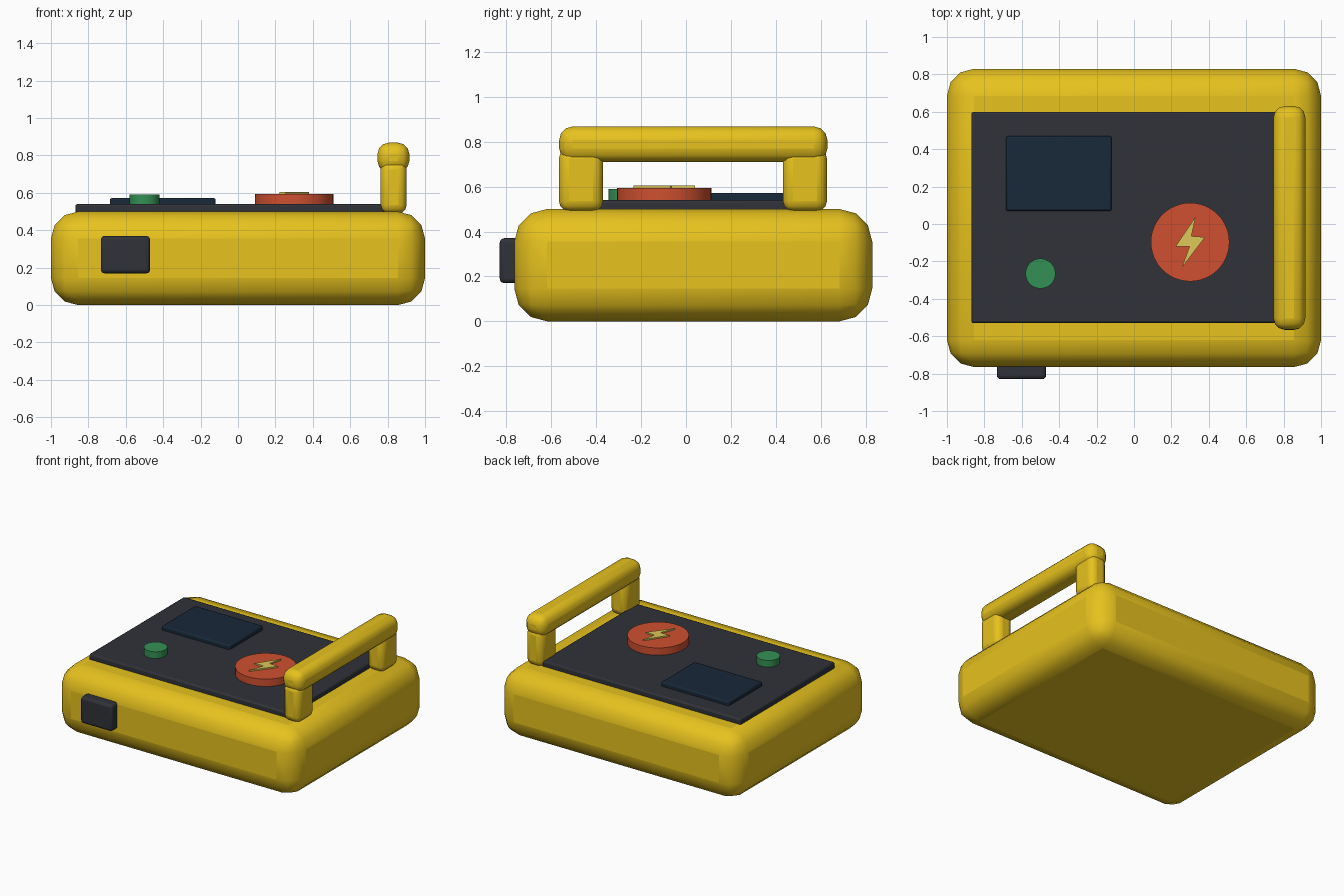
import bpy, bmesh, math

if "Cube" in bpy.data.objects:
    bpy.data.objects.remove(bpy.data.objects["Cube"])


def material(name, rgb):
    m = bpy.data.materials.new(name)
    m.diffuse_color = (*rgb, 1)
    m.use_nodes = True
    m.node_tree.nodes["Principled BSDF"].inputs["Base Color"].default_value = m.diffuse_color
    return m


YELLOW = material("yellow", (0.80, 0.54, 0.013))
DARK = material("dark_grey", (0.030, 0.032, 0.040))
SCREEN = material("screen_blue", (0.009, 0.021, 0.040))
RED = material("red", (0.62, 0.08, 0.03))
GREEN = material("green", (0.034, 0.28, 0.09))
BOLT = material("pale_yellow", (0.73, 0.58, 0.10))


def finish(name, bm, mat, bevel=0, segments=3, smooth=True):
    bmesh.ops.recalc_face_normals(bm, faces=bm.faces[:])
    mesh = bpy.data.meshes.new(name)
    bm.to_mesh(mesh)
    bm.free()
    ob = bpy.data.objects.new(name, mesh)
    bpy.context.collection.objects.link(ob)
    mesh.materials.append(mat)
    if bevel:
        mod = ob.modifiers.new("bevel", 'BEVEL')
        mod.width = bevel
        mod.segments = segments
        mod.limit_method = 'ANGLE'
    bpy.ops.object.select_all(action='DESELECT')
    ob.select_set(True)
    bpy.context.view_layer.objects.active = ob
    if smooth:
        bpy.ops.object.shade_smooth_by_angle(angle=math.radians(40))
    return ob


def box(name, xs, ys, zs, mat, bevel, segments=3):
    bm = bmesh.new()
    bmesh.ops.create_cube(bm, size=1)
    for v in bm.verts:
        for i, (lo, hi) in enumerate((xs, ys, zs)):
            v.co[i] = lo if v.co[i] < 0 else hi
    return finish(name, bm, mat, bevel, segments)


def disc(name, x, y, r, z0, z1, mat):
    bm = bmesh.new()
    bmesh.ops.create_cone(bm, cap_ends=True, segments=48, radius1=r, radius2=r, depth=z1 - z0)
    bmesh.ops.translate(bm, verts=bm.verts[:], vec=(x, y, (z0 + z1) / 2))
    return finish(name, bm, mat)


# Rounded case and top panel
box("case", (-1, 1), (-0.765, 0.83), (0, 0.5), YELLOW, 0.145)
box("top_panel", (-0.87, 0.78), (-0.53, 0.60), (0.48, 0.54), DARK, 0.012, 2)

# Controls on the panel
box("screen", (-0.685, -0.12), (0.07, 0.47), (0.52, 0.572), SCREEN, 0.01, 2)
disc("status_button", -0.50, -0.265, 0.08, 0.52, 0.59, GREEN)
disc("shock_button", 0.30, -0.097, 0.21, 0.52, 0.595, RED)

# Lightning bolt plate on the large button
bm = bmesh.new()
outline = [(0.33, 0.04), (0.307, -0.065), (0.38, -0.07),
           (0.255, -0.235), (0.297, -0.12), (0.222, -0.12)]
face = bm.faces.new([bm.verts.new((x, y, 0.585)) for x, y in outline])
top = bmesh.ops.extrude_face_region(bm, geom=[face])["geom"]
bmesh.ops.translate(bm, vec=(0, 0, 0.02),
                    verts=[g for g in top if isinstance(g, bmesh.types.BMVert)])
finish("bolt_symbol", bm, BOLT, smooth=False)

# Carry handle: two posts and a grip
for side, y in (("front", -0.468), ("back", 0.53)):
    box(f"handle_post_{side}", (0.762, 0.902), (y - 0.098, y + 0.098), (0.49, 0.77), YELLOW, 0.045)
box("handle_grip", (0.746, 0.916), (-0.565, 0.63), (0.71, 0.868), YELLOW, 0.06)

# Cable socket on the front
box("front_socket", (-0.733, -0.47), (-0.83, -0.72), (0.17, 0.37), DARK, 0.02)
